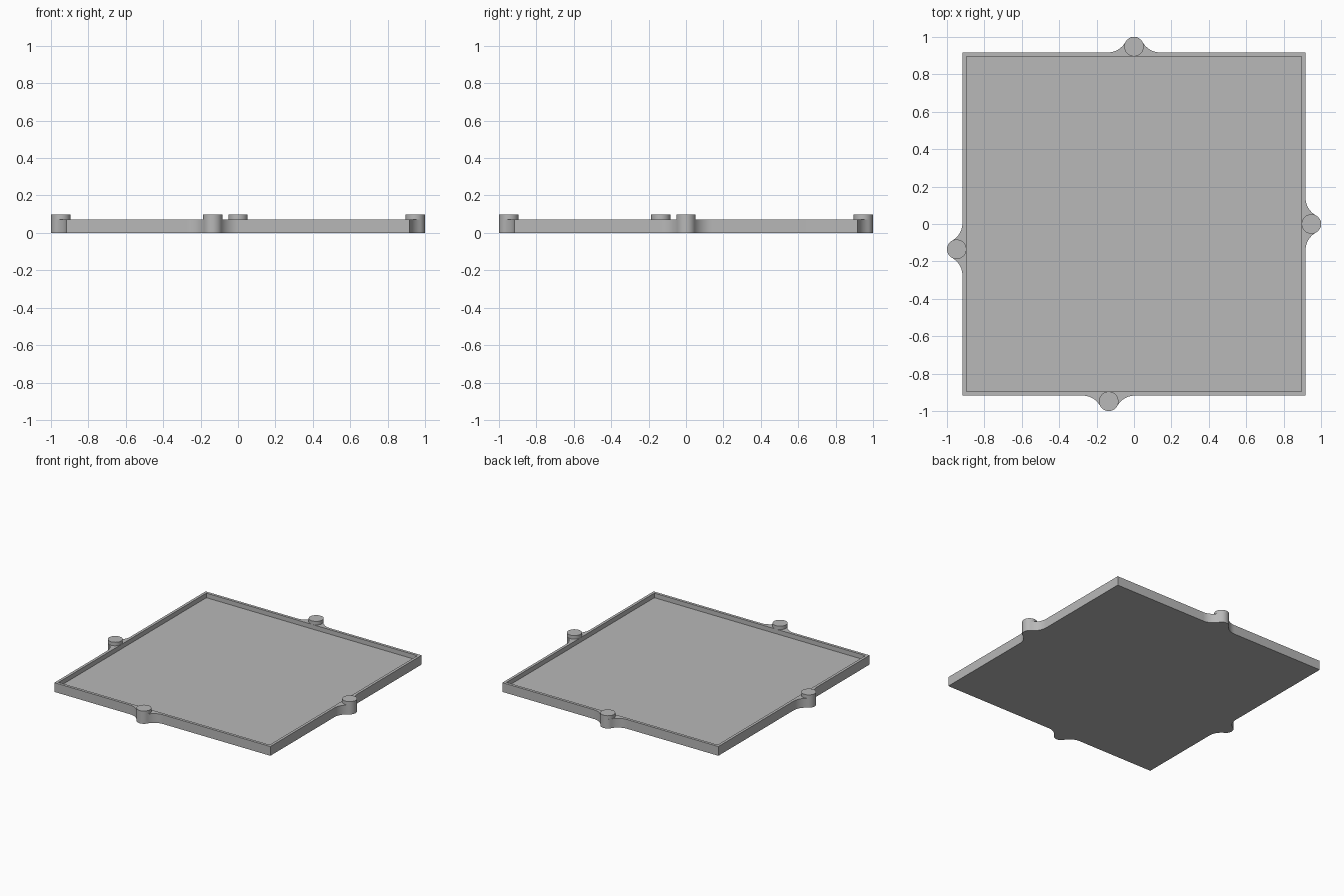
import bpy, bmesh
from math import atan2, cos, sin, pi, sqrt, radians
from mathutils import Matrix, Vector

cube = bpy.data.objects.get("Cube")
if cube:
    bpy.data.objects.remove(cube, do_unlink=True)

EDGE, INNER = 0.917, 0.896          # half widths outside and inside the rim
FLOOR, RIM, TOP = 0.036, 0.071, 0.098
PEG_R, PEG_OUT = 0.052, 0.031       # peg radius, centre distance beyond the edge
FILLET = 0.11
PEGS = [-0.135, 0, 0, 0.135]        # peg offset along front, left, back, right edge

grey = bpy.data.materials.new("light grey")
grey.use_nodes = True
grey.diffuse_color = (0.48, 0.48, 0.48, 1)
grey.node_tree.nodes["Principled BSDF"].inputs["Base Color"].default_value = grey.diffuse_color


def finish(name, bm):
    bmesh.ops.recalc_face_normals(bm, faces=bm.faces)
    mesh = bpy.data.meshes.new(name)
    bm.to_mesh(mesh)
    bm.free()
    obj = bpy.data.objects.new(name, mesh)
    bpy.context.collection.objects.link(obj)
    mesh.materials.append(grey)
    bpy.ops.object.select_all(action="DESELECT")
    obj.select_set(True)
    bpy.context.view_layer.objects.active = obj
    bpy.ops.object.shade_smooth_by_angle(angle=radians(35))
    return obj


def arc(cx, cy, r, start, end, steps):
    angles = [start + (end - start) * i / steps for i in range(steps + 1)]
    return [(cx + r * cos(a), cy + r * sin(a)) for a in angles]


def bump():
    """Rounded lug flowing out of a straight edge: fillet, nose, fillet."""
    t = sqrt((FILLET + PEG_R) ** 2 - (FILLET - PEG_OUT) ** 2)
    a = atan2(PEG_OUT - FILLET, t)
    flare = arc(-t, FILLET, FILLET, -pi / 2, a, 10)
    nose = arc(0, PEG_OUT, PEG_R, pi + a, -a, 20)
    return flare + nose[1:-1] + [(-u, v) for u, v in reversed(flare)]


# Outline of the tray, one edge at a time
outline = []
for side, offset in enumerate(PEGS):
    turn = Matrix.Rotation(side * pi / 2, 3, "Z")
    edge = [(-EDGE, 0)] + [(u + offset, v) for u, v in bump()]
    outline += [turn @ Vector((u, -EDGE - v, 0)) for u, v in edge]
recess = [Vector((x * INNER, y * INNER, 0)) for x, y in ((-1, -1), (1, -1), (1, 1), (-1, 1))]

# Tray body: underside, outer wall, rim, inner wall and sunken floor
bm = bmesh.new()


def ring(points, z):
    return [bm.verts.new((p.x, p.y, z)) for p in points]


def wall(low, high):
    n = len(low)
    for i in range(n):
        j = (i + 1) % n
        bm.faces.new((low[i], low[j], high[j], high[i]))


def loop_edges(verts):
    return [bm.edges.get((v, verts[i - 1])) for i, v in enumerate(verts)]


base, outer = ring(outline, 0), ring(outline, RIM)
floor, inner = ring(recess, FLOOR), ring(recess, RIM)
bm.faces.new(base)
bm.faces.new(floor)
wall(base, outer)
wall(floor, inner)
bmesh.ops.triangle_fill(bm, use_beauty=True, edges=loop_edges(outer) + loop_edges(inner),
                        normal=(0, 0, 1))
finish("tray", bm)

# Round pegs standing on the lugs
names = ["front_peg", "left_peg", "back_peg", "right_peg"]
for side, (name, offset) in enumerate(zip(names, PEGS)):
    spot = Matrix.Rotation(side * pi / 2, 3, "Z") @ Vector((offset, -EDGE - PEG_OUT, 0))
    spot.z = (RIM + TOP) / 2
    bm = bmesh.new()
    bmesh.ops.create_cone(bm, cap_ends=True, segments=40, radius1=PEG_R, radius2=PEG_R,
                          depth=TOP - RIM, matrix=Matrix.Translation(spot))
    finish(name, bm)
